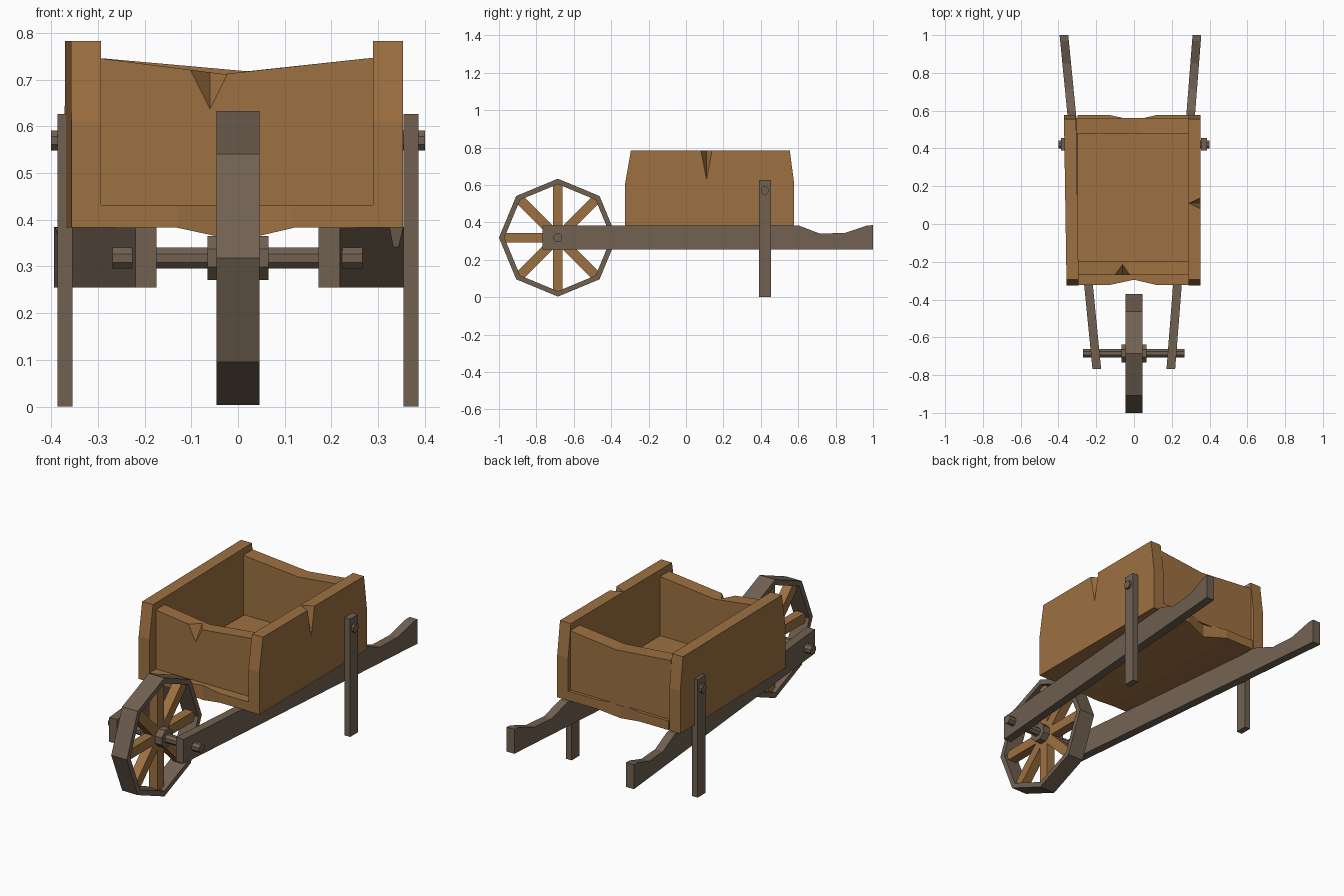
import bpy, bmesh, math
from mathutils import Vector, Matrix

if "Cube" in bpy.data.objects:
    bpy.data.objects.remove(bpy.data.objects["Cube"])


def material(name, rgb):
    m = bpy.data.materials.new(name)
    m.diffuse_color = (*rgb, 1)
    m.use_nodes = True
    m.node_tree.nodes["Principled BSDF"].inputs["Base Color"].default_value = m.diffuse_color
    return m


TAN = material("tan wood", (0.34, 0.165, 0.054))
GREY = material("weathered grey wood", (0.165, 0.12, 0.083))


def finish(name, bm, mat):
    bmesh.ops.recalc_face_normals(bm, faces=bm.faces)
    me = bpy.data.meshes.new(name)
    bm.to_mesh(me)
    bm.free()
    me.materials.append(mat)
    ob = bpy.data.objects.new(name, me)
    bpy.context.collection.objects.link(ob)
    return ob


def loft(name, rings, mat, closed=False):
    """Skin a list of rings of points; cap the ends unless closed."""
    bm = bmesh.new()
    vs = [[bm.verts.new(p) for p in r] for r in rings]
    n = len(rings[0])
    for i in range(len(vs) if closed else len(vs) - 1):
        a, b = vs[i], vs[(i + 1) % len(vs)]
        for j in range(n):
            k = (j + 1) % n
            bm.faces.new((a[j], a[k], b[k], b[j]))
    if not closed:
        bm.faces.new(vs[0])
        bm.faces.new(vs[-1])
    return finish(name, bm, mat)


def box(name, lo, hi, mat):
    (x0, y0, z0), (x1, y1, z1) = lo, hi
    return loft(name, [[(x, y0, z0), (x, y1, z0), (x, y1, z1), (x, y0, z1)] for x in (x0, x1)], mat)


def rod(name, x0, x1, y, z, r, mat):
    """Eight-sided rod along x."""
    ang = [math.radians(22.5 + 45 * i) for i in range(8)]
    return loft(name, [[(x, y + r * math.cos(a), z + r * math.sin(a)) for a in ang] for x in (x0, x1)], mat)


def crack(target, pts):
    """Cut a wedge-shaped split out of a board."""
    bm = bmesh.new()
    for p in pts:
        bm.verts.new(p)
    bmesh.ops.convex_hull(bm, input=bm.verts)
    cutter = finish(target.name + "_crack_cutter", bm, TAN)
    cutter.hide_render = True
    cutter.hide_set(True)
    mod = target.modifiers.new("crack", "BOOLEAN")
    mod.operation = "DIFFERENCE"
    mod.object = cutter


# Tray side walls
WALL = [(-0.325, 0.383), (-0.325, 0.61), (-0.295, 0.783), (0.555, 0.783), (0.578, 0.61), (0.578, 0.383)]
left = lambda x, y: x - 0.014 * (y + 0.325) / 0.9
loft("left_wall", [[(left(x, y), y, z) for y, z in WALL] for x in (-0.357, -0.293)], TAN)
right_wall = loft("right_wall", [[(x, y, z) for y, z in WALL] for x in (0.289, 0.353)], TAN)
crack(right_wall, [(0.36, 0.073, 0.80), (0.36, 0.145, 0.80), (0.285, 0.11, 0.80), (0.36, 0.11, 0.61)])

# Tray floor, worn in at the middle of both ends
STATIONS = [(-0.30, 0, 0.383), (-0.13, 0, 0.383), (0, 0.028, 0.355), (0.12, 0, 0.383), (0.289, 0, 0.383)]
loft("tray_floor", [[(x, -0.323 + d, z), (x, 0.577 - d, z), (x, 0.577 - d, 0.432), (x, -0.323 + d, 0.432)]
                    for x, d, z in STATIONS], TAN)


# End panels with sagging tops
def panel(name, y0, y1, dip_x, dip_z):
    tops = [(-0.305, 0.747), (dip_x, dip_z), (0.289, 0.747)]
    return loft(name, [[(x, y0, 0.425), (x, y1, 0.425), (x, y1, z), (x, y0, z)] for x, z in tops], TAN)


front_panel = panel("front_panel", -0.27, -0.196, -0.03, 0.712)
panel("back_panel", 0.48, 0.56, 0.02, 0.718)
crack(front_panel, [(-0.12, -0.275, 0.75), (-0.0, -0.275, 0.75), (-0.06, -0.19, 0.75), (-0.06, -0.275, 0.63)])

# Long handle beams, splayed towards the back
BEAM = [(-0.768, 0.255), (1.0, 0.255), (1.0, 0.385), (0.97, 0.383), (0.85, 0.343),
        (0.715, 0.34), (0.6, 0.384), (-0.768, 0.384)]
for name, xf, xb in (("left_handle", -0.197, -0.371), ("right_handle", 0.195, 0.333)):
    centre = lambda y: xf + (xb - xf) * (y + 0.768) / 1.768
    loft(name, [[(centre(y) + o, y, z) for y, z in BEAM] for o in (-0.023, 0.023)], GREY)

# Legs and their pegs
for side, s in (("left", -1), ("right", 1)):
    box(side + "_leg", (s * 0.354, 0.39, 0), (s * 0.387, 0.455, 0.627), GREY)
    rod(side + "_leg_peg", s * 0.345, s * 0.40, 0.421, 0.57, 0.023, GREY)

# Wheel: rim, spokes, hub, axle
CY, CZ = -0.685, 0.318
rim = []
for i in range(8):
    c, s = math.cos(i * math.pi / 4), math.sin(i * math.pi / 4)
    rim.append([(x, CY + r * c, CZ + r * s)
                for x, r in ((-0.046, 0.315), (0.046, 0.315), (0.046, 0.286), (-0.046, 0.286))])
loft("wheel_rim", rim, GREY, closed=True)
for i in range(8):
    spoke = box(f"wheel_spoke_{i + 1}", (-0.025, -0.026, 0.03), (0.025, 0.026, 0.285), TAN)
    spoke.data.transform(Matrix.Translation((0, CY, CZ)) @ Matrix.Rotation(i * math.pi / 4, 4, "X"))
rod("wheel_hub", -0.065, 0.065, CY, CZ, 0.051, GREY)
rod("axle", -0.269, 0.267, CY, CZ, 0.024, GREY)
